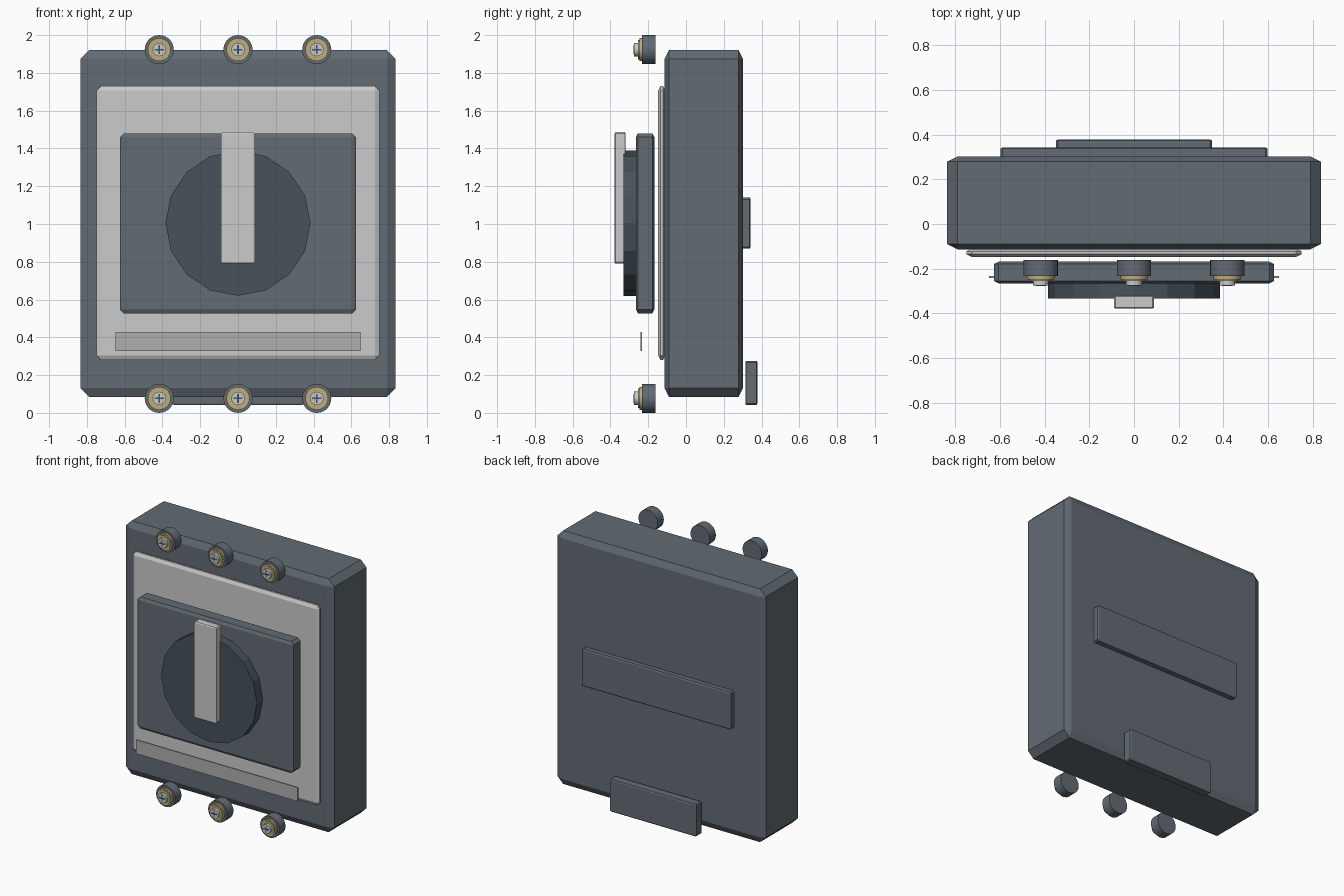
import bpy, bmesh, math
from mathutils import Matrix, Vector

if "Cube" in bpy.data.objects:
    bpy.data.objects.remove(bpy.data.objects["Cube"])


def material(name, r, g, b):
    m = bpy.data.materials.new(name)
    m.diffuse_color = (r, g, b, 1)
    m.use_nodes = True
    m.node_tree.nodes["Principled BSDF"].inputs["Base Color"].default_value = m.diffuse_color
    return m


slate = material("slate", 0.122, 0.147, 0.171)
dark = material("dark_slate", 0.061, 0.084, 0.102)
light = material("light_grey", 0.58, 0.58, 0.59)
mid = material("mid_grey", 0.43, 0.43, 0.43)
brass = material("brass", 0.52, 0.42, 0.19)
steel = material("steel", 0.56, 0.60, 0.63)


def finish(bm, name, mat):
    bmesh.ops.recalc_face_normals(bm, faces=bm.faces)
    mesh = bpy.data.meshes.new(name)
    bm.to_mesh(mesh)
    bm.free()
    mesh.materials.append(mat)
    ob = bpy.data.objects.new(name, mesh)
    bpy.context.collection.objects.link(ob)
    return ob


def box(name, x, y, z, mat, chamfer=0.0):
    """Box from (min, max) ranges; the chamfer is half as deep along y."""
    bm = bmesh.new()
    bmesh.ops.create_cube(bm, size=1)
    size = Vector((x[1] - x[0], (y[1] - y[0]) * 2, z[1] - z[0]))
    bmesh.ops.scale(bm, vec=size, verts=bm.verts)
    if chamfer:
        bmesh.ops.bevel(bm, geom=bm.edges[:], offset=chamfer, segments=1,
                        affect='EDGES', clamp_overlap=True)
    bmesh.ops.scale(bm, vec=(1, 0.5, 1), verts=bm.verts)
    bmesh.ops.translate(bm, vec=(sum(x) / 2, sum(y) / 2, sum(z) / 2), verts=bm.verts)
    return finish(bm, name, mat)


def disc(name, x, z, r, y, mat, sides=28, smooth=True):
    """Cylinder with its axis along y."""
    bm = bmesh.new()
    bmesh.ops.create_cone(bm, cap_ends=True, segments=sides, radius1=r, radius2=r,
                          depth=y[1] - y[0])
    bmesh.ops.rotate(bm, matrix=Matrix.Rotation(math.pi / 2, 3, 'X'), verts=bm.verts)
    bmesh.ops.translate(bm, vec=(x, sum(y) / 2, z), verts=bm.verts)
    ob = finish(bm, name, mat)
    if smooth:
        bpy.ops.object.select_all(action='DESELECT')
        ob.select_set(True)
        bpy.context.view_layer.objects.active = ob
        bpy.ops.object.shade_smooth_by_angle()
    return ob


# Housing and front plates
box("housing", (-0.835, 0.835), (-0.113, 0.302), (0.085, 1.92), slate, 0.046)
box("face_plate", (-0.748, 0.748), (-0.147, -0.110), (0.28, 1.73), light, 0.024)
box("switch_panel", (-0.625, 0.625), (-0.265, -0.168), (0.527, 1.48), slate, 0.02)
box("label_strip", (-0.648, 0.648), (-0.242, -0.233), (0.328, 0.428), mid)

# Rotary switch
disc("dial", 0, 1.004, 0.384, (-0.332, -0.262), dark, sides=16, smooth=False)
box("dial_handle", (-0.09, 0.09), (-0.378, -0.32), (0.79, 1.486), light, 0.008)

# Back fittings
box("rear_plate", (-0.597, 0.597), (0.298, 0.342), (0.87, 1.14), slate, 0.009)
box("rear_clip", (-0.348, 0.348), (0.314, 0.378), (0.042, 0.275), slate, 0.008)

# Terminals: three along the top edge, three along the bottom edge
for row, z in (("top", 1.923), ("bottom", 0.077)):
    for i, x in enumerate((-0.417, 0, 0.417), 1):
        tag = f"{row}_{i}"
        disc(f"terminal_{tag}", x, z, 0.077, (-0.232, -0.162), slate)
        disc(f"washer_{tag}", x, z, 0.061, (-0.247, -0.230), brass)
        disc(f"washer_lip_{tag}", x, z, 0.051, (-0.254, -0.245), brass)
        disc(f"screw_{tag}", x, z, 0.035, (-0.274, -0.252), steel)
        # Cross slot
        box(f"slot_h_{tag}", (x - 0.024, x + 0.024), (-0.277, -0.272),
            (z - 0.004, z + 0.004), dark)
        box(f"slot_v_{tag}", (x - 0.004, x + 0.004), (-0.277, -0.272),
            (z - 0.024, z + 0.024), dark)
